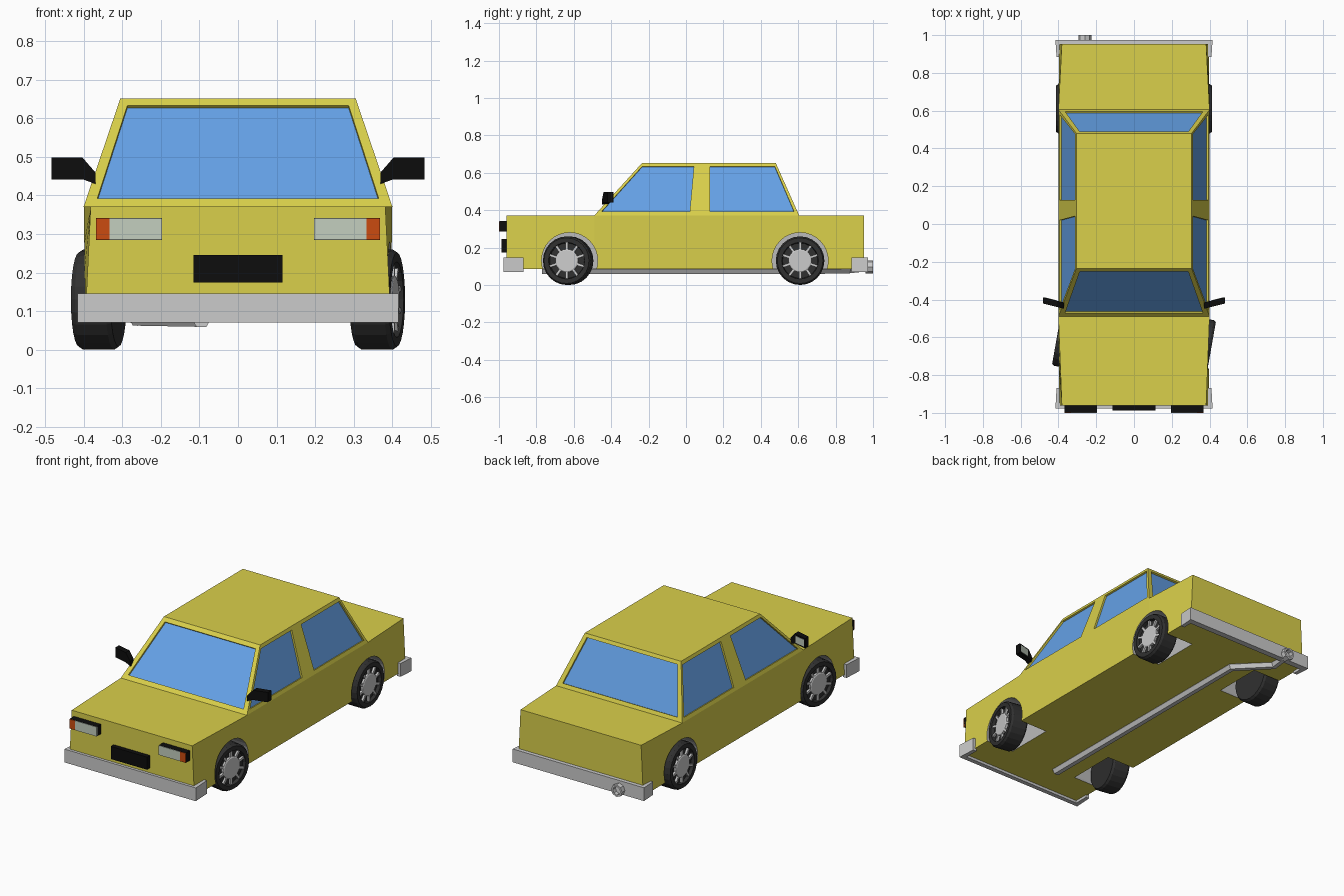
import bpy, bmesh
from math import pi, radians
from mathutils import Vector, Matrix

if "Cube" in bpy.data.objects:
    bpy.data.objects.remove(bpy.data.objects["Cube"])


def material(name, r, g, b):
    m = bpy.data.materials.new(name)
    m.diffuse_color = (r, g, b, 1)
    m.use_nodes = True
    m.node_tree.nodes["Principled BSDF"].inputs["Base Color"].default_value = m.diffuse_color
    return m


YELLOW = material("yellow_paint", 0.70, 0.63, 0.07)
GLASS = material("window_glass", 0.13, 0.36, 0.80)
GREY = material("wheel_well_grey", 0.50, 0.50, 0.50)
BLACK = material("black_trim", 0.004, 0.004, 0.004)
RUBBER = material("tyre_rubber", 0.03, 0.03, 0.03)
LENS = material("lamp_lens", 0.55, 0.62, 0.52)
ORANGE = material("indicator_orange", 0.60, 0.07, 0.005)


def finish(name, bm, *mats, mirror=False):
    bmesh.ops.recalc_face_normals(bm, faces=bm.faces[:])
    me = bpy.data.meshes.new(name)
    bm.to_mesh(me)
    bm.free()
    for m in mats:
        me.materials.append(m)
    ob = bpy.data.objects.new(name, me)
    bpy.context.collection.objects.link(ob)
    if mirror:
        ob.modifiers.new("mirror", 'MIRROR')
    return ob


def add_prism(bm, lower, upper):
    """Closed solid between two matching outlines; returns the lower cap."""
    a = [bm.verts.new(p) for p in lower]
    b = [bm.verts.new(p) for p in upper]
    n = len(a)
    for i in range(n):
        j = (i + 1) % n
        bm.faces.new((a[i], a[j], b[j], b[i]))
    bm.faces.new(b)
    return bm.faces.new(a)


def box(name, x, y, z, mat=None, mirror=False):
    bm = bmesh.new()
    ring = [(x[0], y[0]), (x[1], y[0]), (x[1], y[1]), (x[0], y[1])]
    add_prism(bm, [(*p, z[0]) for p in ring], [(*p, z[1]) for p in ring])
    return finish(name, bm, *([mat] if mat else []), mirror=mirror)


# Body shell: four stations along the length, cabin raised on the middle bay
BOTTOM, WAIST, ROOF = 0.085, 0.372, 0.652
bm = bmesh.new()
rings = []
for y, top in ((-0.96, 0.382), (-0.49, 0.40), (0.605, 0.40), (0.952, 0.382)):
    rings.append([bm.verts.new(p) for p in (
        (-0.396, y, BOTTOM), (-top, y, WAIST), (top, y, WAIST), (0.396, y, BOTTOM))])
for i in range(3):
    a, b = rings[i], rings[i + 1]
    for k in range(4):
        if (i, k) != (1, 1):
            bm.faces.new((a[k], a[(k + 1) % 4], b[(k + 1) % 4], b[k]))
bm.faces.new(rings[0])
bm.faces.new(rings[3])
base = [rings[1][1], rings[1][2], rings[2][2], rings[2][1]]
roof = [bm.verts.new((x, y, ROOF)) for x, y in
        ((-0.305, -0.235), (0.305, -0.235), (0.305, 0.48), (-0.305, 0.48))]
for i in range(4):
    j = (i + 1) % 4
    bm.faces.new((base[i], base[j], roof[j], roof[i]))
bm.faces.new(roof)
body = finish("car_body", bm, YELLOW)

# Cutter for window recesses and wheel wells
def slope(z, low, high):
    return low + (high - low) * (z - WAIST) / (ROOF - WAIST)


def add_window(bm, pts, outward):
    pts = [Vector(p) for p in pts]
    n = (pts[1] - pts[0]).cross(pts[3] - pts[0]).normalized()
    if n.dot(Vector(outward)) < 0:
        n = -n
    cap = add_prism(bm, [p - n * 0.01 for p in pts], [p + n * 0.02 for p in pts])
    cap.material_index = 1


bm = bmesh.new()
LO, HI = 0.392, 0.633
for low, high, out in ((-0.49, -0.235, -1), (0.605, 0.48, 1)):
    add_window(bm, [(x, slope(z, low, high), z) for x, z in
                    ((-0.365, LO), (0.365, LO), (0.287, HI), (-0.287, HI))], (0, out, 0))
for s in (-1, 1):
    for ys in ((-0.452, 0.02, 0.042, -0.235), (0.128, 0.578, 0.475, 0.128)):
        add_window(bm, [(s * slope(z, 0.40, 0.305), y, z)
                        for y, z in zip(ys, (LO, LO, HI, HI))], (s, 0, 0))
    for y in (-0.622, 0.61):
        old = set(bm.faces)
        bmesh.ops.create_cone(bm, cap_ends=True, segments=32, radius1=0.15, radius2=0.15, depth=0.28,
                              matrix=Matrix.Translation((s * 0.36, y, 0.13)) @ Matrix.Rotation(pi / 2, 4, 'Y'))
        for f in set(bm.faces) - old:
            f.material_index = 2
cutter = finish("body_cutter", bm, YELLOW, GLASS, GREY)
cutter.hide_render = True
cutter.hide_viewport = True
cutter.display_type = 'WIRE'
cut = body.modifiers.new("openings", 'BOOLEAN')
cut.operation, cut.solver, cut.object = 'DIFFERENCE', 'EXACT', cutter
cut.material_mode = 'TRANSFER'

# Bumpers wrapping round the corners
for name, face, end, inner in (("front_bumper", -0.976, -0.868, -0.95),
                               ("rear_bumper", 0.974, 0.885, 0.94)):
    half = [(0.416, face), (0.41, end), (0.388, end), (0.388, inner)]
    ring = half + [(-x, y) for x, y in reversed(half)]
    bm = bmesh.new()
    add_prism(bm, [(*p, 0.07) for p in ring], [(*p, 0.146) for p in ring])
    finish(name, bm)

# Headlamps, indicators and number plate
box("headlamp_housing", (0.197, 0.368), (-0.997, -0.95), (0.285, 0.341), BLACK, True)
box("headlamp_lens", (0.197, 0.333), (-1.0, -0.99), (0.286, 0.34), LENS, True)
box("indicator_lens", (0.333, 0.368), (-1.0, -0.99), (0.286, 0.34), ORANGE, True)
box("blank_plate", (-0.115, 0.115), (-0.987, -0.95), (0.174, 0.246), BLACK)

# Wing mirrors, swept slightly backwards, with glass on the rear face
def swept(pts, y):
    return [(x, y + (x - 0.40) * 0.25, z) for x, z in pts]


shape = [(0.403, 0.498), (0.483, 0.498), (0.483, 0.442), (0.403, 0.442), (0.370, 0.430), (0.370, 0.460)]
bm = bmesh.new()
add_prism(bm, swept(shape, -0.441), swept(shape, -0.408))
finish("wing_mirror", bm, BLACK, mirror=True)
pane = [(0.412, 0.450), (0.475, 0.450), (0.475, 0.490), (0.412, 0.490)]
bm = bmesh.new()
add_prism(bm, swept(pane, -0.412), swept(pane, -0.406))
finish("wing_mirror_glass", bm, LENS, mirror=True)


# Lathe around the x axis from (radius, x) pairs
def lathe(name, profile, mat=None, steps=24, closed=False):
    bm = bmesh.new()
    vs = [bm.verts.new((x, 0, r)) for r, x in profile]
    es = [bm.edges.new(p) for p in zip(vs, vs[1:])]
    if closed:
        es.append(bm.edges.new((vs[-1], vs[0])))
    bmesh.ops.spin(bm, geom=vs + es, cent=(0, 0, 0), axis=(1, 0, 0), angle=2 * pi, steps=steps)
    bmesh.ops.remove_doubles(bm, verts=bm.verts[:], dist=1e-5)
    return finish(name, bm, *([mat] if mat else []))


# Wheels: tyre with a recessed face, hub disc and short spokes
for end, y, steer in (("front", -0.63, -10), ("rear", 0.61, 0)):
    for side, s in (("left", -1), ("right", 1)):
        tyre = lathe(f"{end}_{side}_tyre", [(0, -0.052), (0.122, -0.052), (0.13, -0.04), (0.13, 0.04),
                                            (0.122, 0.052), (0.098, 0.052), (0.094, 0.034), (0, 0.034)], RUBBER)
        hub = lathe(f"{end}_{side}_hub", [(0, 0.03), (0.062, 0.03), (0.062, 0.046), (0.056, 0.049), (0, 0.049)])
        bm = bmesh.new()
        for i in range(10):
            m = Matrix.Rotation(i * pi / 5, 4, 'X') @ Matrix.Translation((0.039, 0, 0.075)) \
                @ Matrix.Diagonal((0.014, 0.013, 0.042, 1))
            bmesh.ops.create_cube(bm, size=1, matrix=m)
        spokes = finish(f"{end}_{side}_spokes", bm)
        for ob in (tyre, hub, spokes):
            ob.location = (s * 0.361, y, 0.13)
            ob.rotation_euler.z = radians(steer) + (pi if s < 0 else 0)

# Exhaust pipe under the floor and its hollow tip
cu = bpy.data.curves.new("exhaust_pipe", 'CURVE')
cu.dimensions = '3D'
cu.bevel_depth, cu.bevel_resolution, cu.use_fill_caps = 0.026, 1, True
path = [(-0.095, -0.77, 0.082), (-0.095, 0.71, 0.082), (-0.26, 0.87, 0.085), (-0.26, 0.975, 0.097)]
sp = cu.splines.new('POLY')
sp.use_smooth = False
sp.points.add(len(path) - 1)
for p, co in zip(sp.points, path):
    p.co = (*co, 1)
bpy.context.collection.objects.link(bpy.data.objects.new("exhaust_pipe", cu))
tip = lathe("exhaust_tip", [(0.035, -0.02), (0.035, 0.02), (0.024, 0.02), (0.024, -0.02)],
            steps=8, closed=True)
tip.location = (-0.26, 0.98, 0.097)
tip.rotation_euler.z = pi / 2
